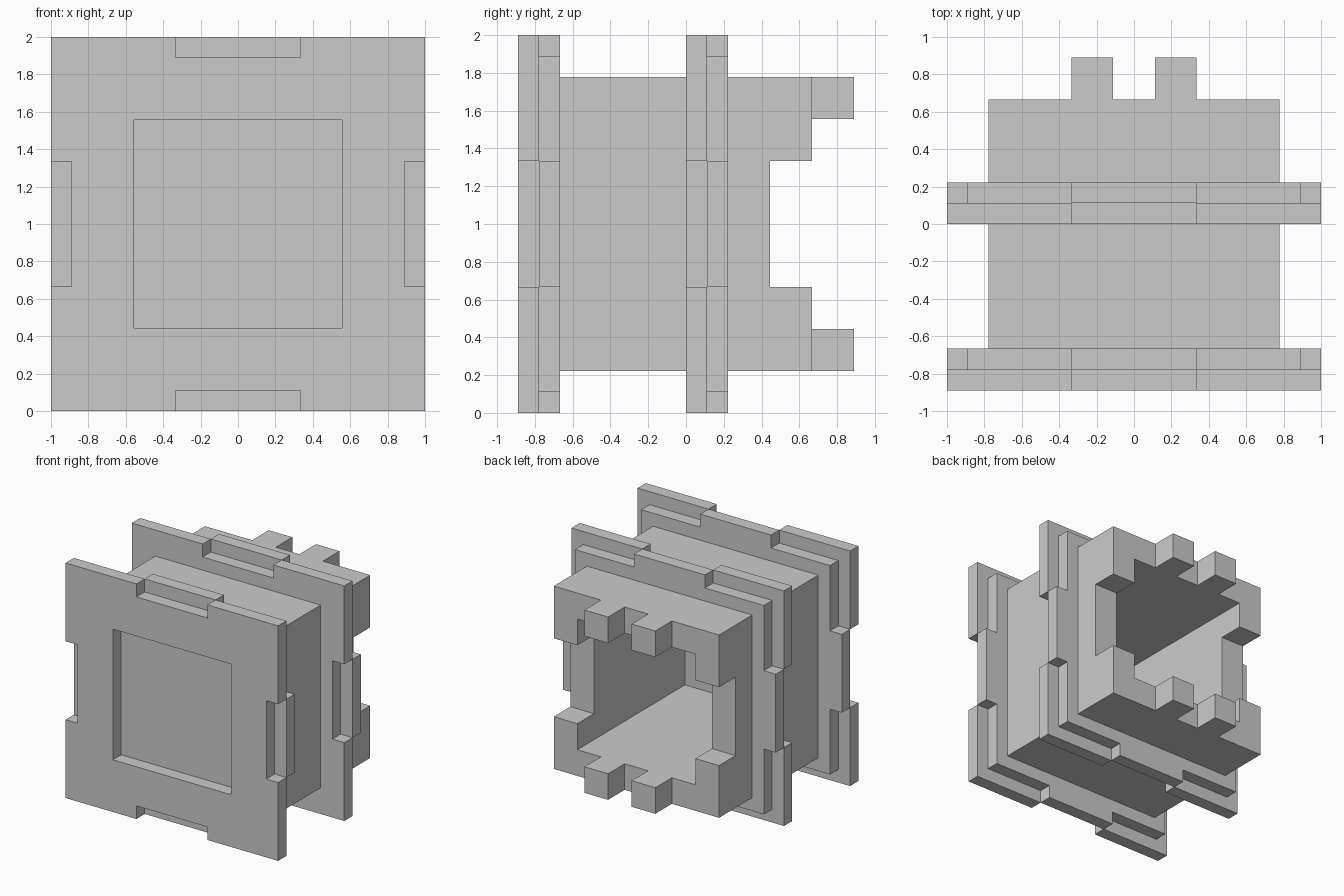
import bpy, bmesh

if "Cube" in bpy.data.objects:
    bpy.data.objects.remove(bpy.data.objects["Cube"])

U = 1 / 9          # the model sits on a grid of 1/9 units
CZ = 9             # height of the central axis, in grid units


def quarter_turns(points):
    """Repeat a quarter outline four times around the axis."""
    out = []
    for _ in range(4):
        out += points
        points = [(-z, x) for x, z in points]
    return out


def square(h):
    return quarter_turns([(h, -h)])


def add_ring(bm, outer, hole, y0, y1):
    """Fill an outline with a hole and extrude it along y."""
    edges = []
    for loop in (outer, hole):
        vs = [bm.verts.new((x * U, y0 * U, (z + CZ) * U)) for x, z in loop]
        edges += [bm.edges.new((vs[i - 1], vs[i])) for i in range(len(vs))]
    fill = bmesh.ops.triangle_fill(bm, use_beauty=True, edges=edges, normal=(0, -1, 0))
    faces = [g for g in fill["geom"] if isinstance(g, bmesh.types.BMFace)]
    ext = bmesh.ops.extrude_face_region(bm, geom=faces, use_keep_orig=True)
    moved = [g for g in ext["geom"] if isinstance(g, bmesh.types.BMVert)]
    bmesh.ops.translate(bm, verts=moved, vec=(0, (y1 - y0) * U, 0))


def finish(name, bm):
    bmesh.ops.recalc_face_normals(bm, faces=bm.faces)
    mesh = bpy.data.meshes.new(name)
    bm.to_mesh(mesh)
    bm.free()
    obj = bpy.data.objects.new(name, mesh)
    bpy.context.collection.objects.link(obj)
    return obj


def cut_box(target, x0, x1, y0, y1, z0, z1):
    """Subtract a box from the target."""
    bm = bmesh.new()
    bmesh.ops.create_cube(bm, size=1)
    for v in bm.verts:
        v.co = ((x1 if v.co.x > 0 else x0) * U,
                (y1 if v.co.y > 0 else y0) * U,
                ((z1 if v.co.z > 0 else z0) + CZ) * U)
    cutter = finish("cutter", bm)
    cutter.hide_render = True
    mod = target.modifiers.new("cut", "BOOLEAN")
    mod.operation = "DIFFERENCE"
    mod.solver = "EXACT"
    mod.object = cutter
    bpy.context.view_layer.objects.active = target
    bpy.ops.object.modifier_apply(modifier=mod.name)
    bpy.data.objects.remove(cutter)


# Square barrel, cut back at the open end to leave side notches and four teeth
bm = bmesh.new()
add_ring(bm, square(7), square(5), -7, 8)
barrel = finish("barrel", bm)
cut_box(barrel, -10, 10, 4, 10, -3, 3)
cut_box(barrel, -10, -3, 6, 10, -10, 10)
cut_box(barrel, 3, 10, 6, 10, -10, 10)
cut_box(barrel, -1, 1, 6, 10, -10, 10)

# Flanges: a notched front layer and a smaller rear layer with four tabs
notched = quarter_turns([(9, -9), (9, -3), (8, -3), (8, 3), (9, 3)])
tabbed = quarter_turns([(8, -8), (8, -3), (9, -3), (9, 3), (8, 3)])
for name, y, opening in (("front_flange", -8, 5), ("middle_flange", 0, 7)):
    bm = bmesh.new()
    add_ring(bm, notched, square(opening), y, y + 1)
    add_ring(bm, tabbed, square(7), y + 1, y + 2)
    finish(name, bm)

# Thin recessed panel closing the front of the barrel
bm = bmesh.new()
bm.faces.new([bm.verts.new((x * U, -7 * U, (z + CZ) * U)) for x, z in square(5)])
finish("front_panel", bm)
